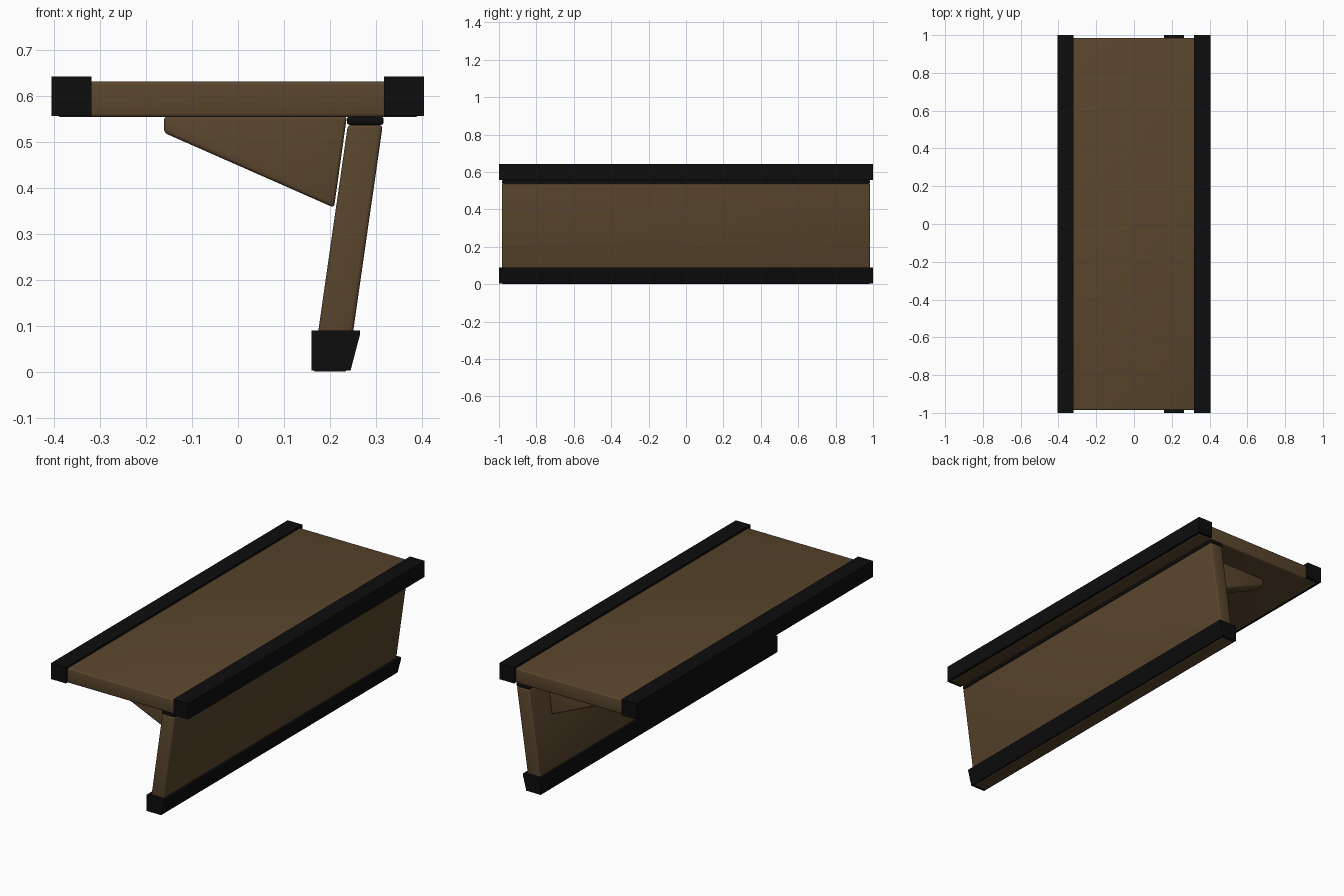
import bpy, bmesh

if "Cube" in bpy.data.objects:
    bpy.data.objects.remove(bpy.data.objects["Cube"])


def material(name, rgb):
    m = bpy.data.materials.new(name)
    m.diffuse_color = (*rgb, 1.0)
    m.use_nodes = True
    m.node_tree.nodes["Principled BSDF"].inputs["Base Color"].default_value = m.diffuse_color
    return m


WOOD = material("brown wood", (0.1, 0.06, 0.026))
BLACK = material("black trim", (0.004, 0.004, 0.004))


def extrude(name, profile, y0, y1, mat, bevel=0.0):
    """Extrude an x/z profile along y, with optional rounded edges."""
    bm = bmesh.new()
    face = bm.faces.new([bm.verts.new((x, y0, z)) for x, z in profile])
    out = bmesh.ops.extrude_face_region(bm, geom=[face])
    moved = [v for v in out["geom"] if isinstance(v, bmesh.types.BMVert)]
    bmesh.ops.translate(bm, verts=moved, vec=(0, y1 - y0, 0))
    bmesh.ops.recalc_face_normals(bm, faces=bm.faces)
    if bevel:
        bmesh.ops.bevel(bm, geom=bm.edges[:], offset=bevel, segments=3,
                        profile=0.5, affect='EDGES')
    me = bpy.data.meshes.new(name)
    bm.to_mesh(me)
    bm.free()
    me.materials.append(mat)
    ob = bpy.data.objects.new(name, me)
    bpy.context.collection.objects.link(ob)
    if bevel:
        bpy.context.view_layer.objects.active = ob
        ob.select_set(True)
        bpy.ops.object.shade_smooth_by_angle(angle=0.6)
        ob.select_set(False)
    return ob


def rect(x0, x1, z0, z1):
    return [(x0, z0), (x1, z0), (x1, z1), (x0, z1)]


# Horizontal board
extrude("top_board", rect(-0.393, 0.393, 0.554, 0.632), -0.985, 0.985, WOOD, 0.008)

# Edge rails wrapping the long sides of the board
extrude("left_rail", rect(-0.406, -0.319, 0.557, 0.643), -1, 1, BLACK)
extrude("right_rail", rect(0.318, 0.405, 0.557, 0.643), -1, 1, BLACK)

# Leaning support panel, running down through its foot rail
extrude("support_panel", [(0.162, 0.0), (0.238, 0.0), (0.315, 0.537), (0.239, 0.537)],
        -0.985, 0.985, WOOD, 0.008)

# Foot rail with slanted outer face
extrude("foot_rail", [(0.16, 0.003), (0.245, 0.003), (0.266, 0.083), (0.265, 0.09), (0.16, 0.09)],
        -1, 1, BLACK)

# Spacer strip between panel and board
extrude("spacer_strip", rect(0.237, 0.317, 0.537, 0.555), -0.985, 0.985, BLACK, 0.006)

# Triangular brackets near each end
for side, label in ((-1, "front"), (1, "back")):
    extrude(label + "_bracket",
            [(-0.161, 0.556), (-0.161, 0.52), (0.209, 0.357), (0.237, 0.556)],
            side * 0.84, side * 0.76, WOOD, 0.008)
